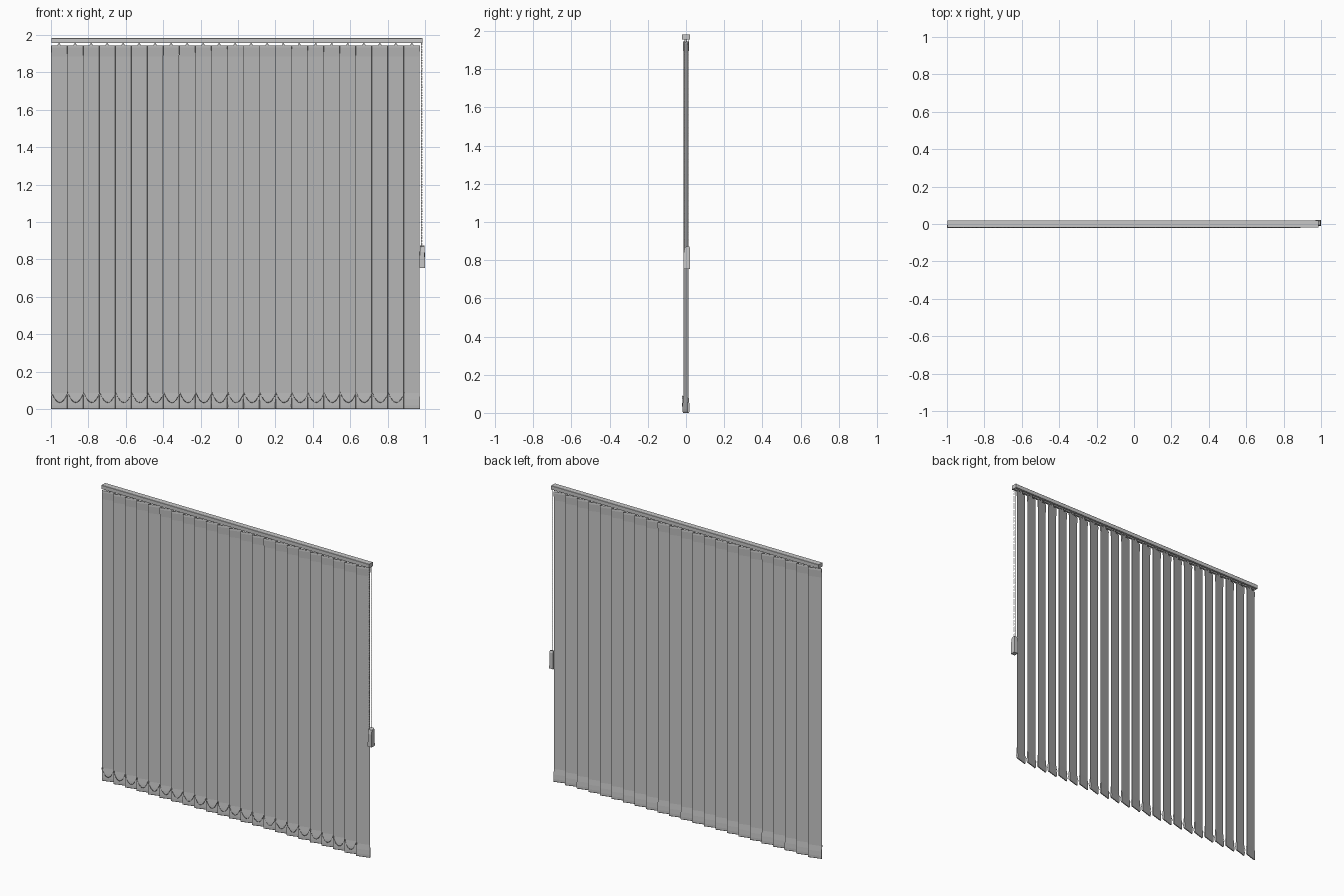
import bpy, bmesh, math
from mathutils import Matrix, Vector

if "Cube" in bpy.data.objects:
    bpy.data.objects.remove(bpy.data.objects["Cube"])

PITCH, COUNT, LEFT = 0.0857, 23, -1.0
TILT = math.atan2(0.026, 0.086)      # slats turn slightly, left edge to the front
WIDTH = 0.0885


def material(name, v):
    m = bpy.data.materials.new(name)
    m.diffuse_color = (v, v, v, 1)
    m.use_nodes = True
    m.node_tree.nodes["Principled BSDF"].inputs["Base Color"].default_value = m.diffuse_color
    return m


FABRIC = material("light grey fabric", 0.55)
PLASTIC = material("light grey plastic", 0.57)


def finish(bm, name, mat, smooth=False):
    bmesh.ops.recalc_face_normals(bm, faces=bm.faces)
    me = bpy.data.meshes.new(name)
    bm.to_mesh(me)
    bm.free()
    me.materials.append(mat)
    for p in me.polygons:
        p.use_smooth = smooth
    ob = bpy.data.objects.new(name, me)
    bpy.context.collection.objects.link(ob)
    return ob


def extrude_x(bm, profile, x0, x1):
    """Extrude a closed (y, z) profile from x0 to x1; return its vertices."""
    a = [bm.verts.new((x0, y, z)) for y, z in profile]
    b = [bm.verts.new((x1, y, z)) for y, z in profile]
    n = len(a)
    for i in range(n):
        j = (i + 1) % n
        bm.faces.new((a[i], a[j], b[j], b[i]))
    bm.faces.new(a[::-1])
    bm.faces.new(b)
    return a + b


def box(bm, x0, x1, y0, y1, z0, z1):
    return extrude_x(bm, [(y0, z0), (y1, z0), (y1, z1), (y0, z1)], x0, x1)


def beads(bm, points, r):
    for p in points:
        bmesh.ops.create_icosphere(bm, subdivisions=1, radius=r,
                                   matrix=Matrix.Translation(p))


def cord(name, points, r):
    cu = bpy.data.curves.new(name, 'CURVE')
    cu.dimensions = '3D'
    cu.bevel_depth, cu.bevel_resolution = r, 0
    sp = cu.splines.new('POLY')
    sp.points.add(len(points) - 1)
    for q, p in zip(sp.points, points):
        q.co = (*p, 1)
    cu.materials.append(PLASTIC)
    ob = bpy.data.objects.new(name, cu)
    bpy.context.collection.objects.link(ob)


# Slats: thin sheet with a weighted hem below and a stiffened pocket above
half = [(0.003, 0.0), (0.0055, 0.006), (0.006, 0.02), (0.0045, 0.05), (0.001, 0.085),
        (0.001, 1.885), (0.004, 1.932), (0.003, 1.945)]
profile = half + [(-y, z) for y, z in reversed(half)]
for i in range(COUNT):
    bm = bmesh.new()
    extrude_x(bm, profile, -WIDTH / 2, WIDTH / 2)
    ob = finish(bm, f"slat_{i + 1}", FABRIC)
    ob.location.x = LEFT + 0.0432 + i * PITCH
    ob.rotation_euler.z = TILT

# Head rail: channel open underneath, with inward lips
side = [(0.006, 1.957), (0.02, 1.957), (0.02, 1.981), (0.018, 1.983)]
inner = [(0.018, 1.981), (0.018, 1.959), (0.006, 1.959)]
rail = side + [(-y, z) for y, z in reversed(side)]
rail += [(-y, z) for y, z in reversed(inner)] + inner
bm = bmesh.new()
extrude_x(bm, rail, -0.994, 0.98)
finish(bm, "head_rail", PLASTIC)

# Rail end caps
bm = bmesh.new()
for x0, x1 in ((-0.998, -0.994), (0.98, 0.986)):
    box(bm, x0, x1, -0.02, 0.02, 1.956, 1.983)
finish(bm, "rail_end_caps", PLASTIC)

# Carriers running in the rail, with a stem and hook for each slat
bm = bmesh.new()
for i in range(COUNT):
    x = LEFT + 0.0432 + i * PITCH
    box(bm, x - 0.014, x + 0.014, -0.016, 0.016, 1.960, 1.976)
    box(bm, x - 0.004, x + 0.004, -0.004, 0.004, 1.940, 1.961)
    box(bm, x - 0.009, x + 0.009, -0.005, 0.005, 1.943, 1.948)
finish(bm, "carriers", PLASTIC)

# Bottom chain: hanging loops between the front edges of the slats
path = []
STEPS = 20
for i in range(COUNT - 1):
    for k in range(STEPS):
        t = k / STEPS
        path.append(Vector((LEFT + 0.004 + (i + t) * PITCH, -0.0195,
                            0.035 + 0.053 * (2 * t - 1) ** 2)))
path.append(Vector((LEFT + 0.004 + (COUNT - 1) * PITCH, -0.0195, 0.088)))
bm = bmesh.new()
beads(bm, path, 0.002)
finish(bm, "bottom_chain_beads", PLASTIC, True)
cord("bottom_chain_thread", path, 0.0007)

# Clips holding the chain to each slat's front edge
bm = bmesh.new()
for i in range(COUNT):
    x = LEFT + 0.001 + i * PITCH
    box(bm, x, x + 0.005, -0.0205, -0.011, 0.076, 0.088)
finish(bm, "chain_clips", PLASTIC)

# Control loop: two strands of beads from the rail down to the weight
bm = bmesh.new()
for n, (x, y) in enumerate(((0.980, -0.006), (0.984, 0.012))):
    strand = [Vector((x, y, 1.957 - k * 0.0085)) for k in range(129)]
    beads(bm, strand, 0.0024)
    cord(f"control_cord_{n + 1}", [strand[0], strand[-1]], 0.0008)
finish(bm, "control_beads", PLASTIC, True)

# Cord weight: flat block, slightly narrower at its sloping top
bm = bmesh.new()
verts = extrude_x(bm, [(-0.012, 0.755), (0.021, 0.755), (0.021, 0.862), (0.016, 0.875),
                       (-0.006, 0.868), (-0.012, 0.84)], 0.970, 1.0)
for v in verts:
    if v.co.z > 0.8:
        v.co.x = 0.985 + (v.co.x - 0.985) * 0.85
finish(bm, "cord_weight", PLASTIC)
